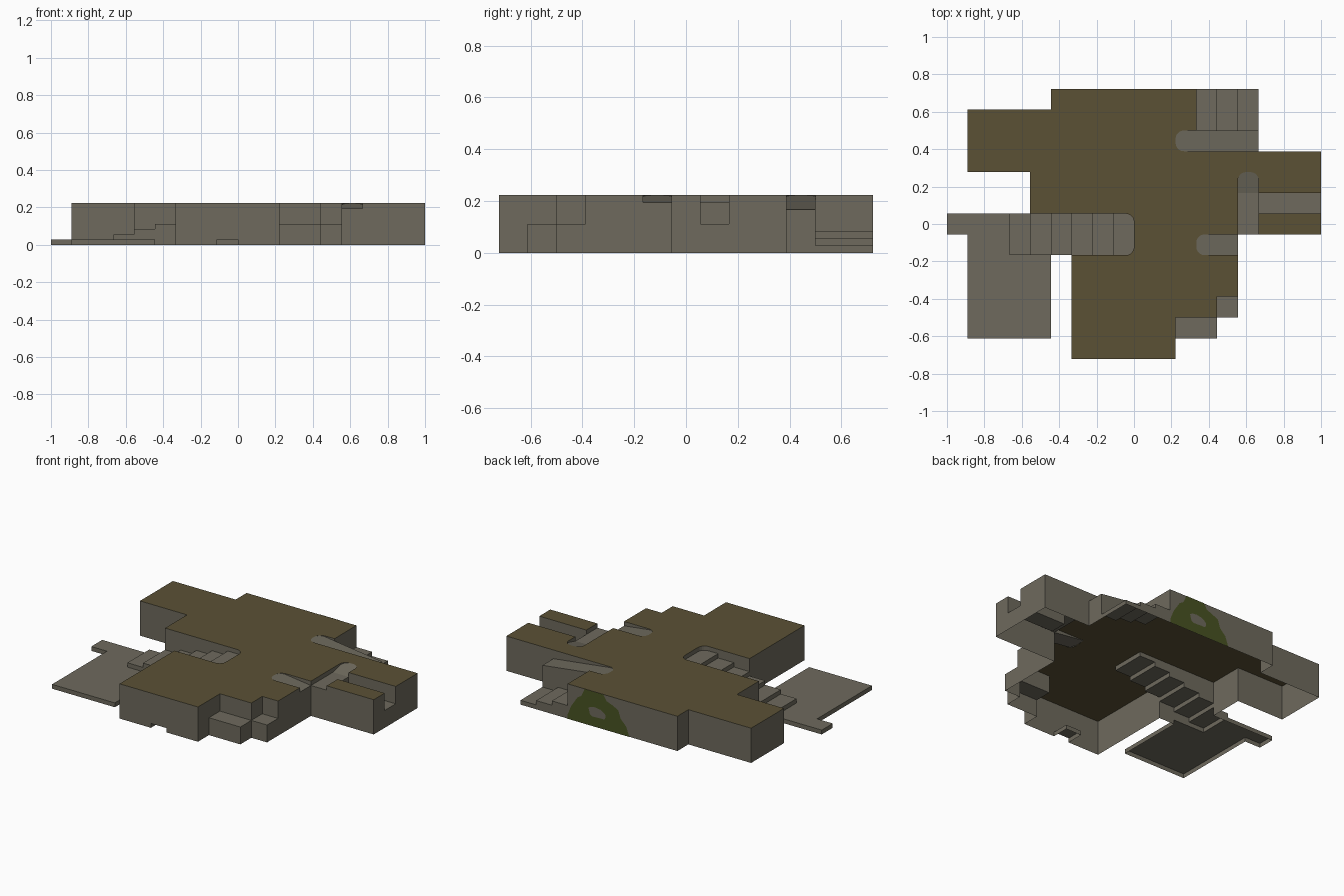
import bpy, bmesh, math

if "Cube" in bpy.data.objects:
    bpy.data.objects.remove(bpy.data.objects["Cube"])

U = 1 / 9          # plan grid unit
Q = U / 4          # height unit
TOP = 8


def material(name, rgb):
    m = bpy.data.materials.new(name)
    m.diffuse_color = (*rgb, 1)
    m.use_nodes = True
    m.node_tree.nodes["Principled BSDF"].inputs["Base Color"].default_value = m.diffuse_color
    return m


STONE = material("grey_stone", (0.156, 0.144, 0.110))
EARTH = material("brown_earth", (0.104, 0.083, 0.036))
MOSS = material("green_moss", (0.066, 0.086, 0.016))
MATS = [STONE, EARTH, MOSS]


def pos(x, y, h):
    return ((x - 9) * U, (y - 6.5) * U, h * Q)


cells, parts = {}, {}


def part(name):
    return parts.setdefault(name, bmesh.new())


def face(name, pts, mat=0):
    """Add one face given in grid units, skipping repeated points."""
    clean = [p for k, p in enumerate(pts) if p != pts[k - 1]]
    if len(clean) > 2:
        bm = part(name)
        f = bm.faces.new([bm.verts.new(pos(*p)) for p in clean])
        f.material_index = mat


def region(name, x0, x1, y0, y1, height):
    """Fill grid cells; height is a number or a function of x, y."""
    fn = height if callable(height) else (lambda x, y: height)
    for i in range(x0, x1):
        for j in range(y0, y1):
            cells[i, j] = (name, fn)


# High ground
for r in [(5, 12, 9, 13), (1, 5, 9, 12), (4, 14, 7, 10), (14, 18, 6, 10),
          (6, 14, 3, 7), (6, 11, 0, 3), (11, 13, 2, 3)]:
    region("plateau", *r, TOP)
# Low floor and its side exit
region("low_floor", 1, 5, 1, 7, 1)
region("low_floor", 0, 1, 6, 7, 1)
# Stairs
for k in range(6):
    region("left_stairs", 3 + k, 4 + k, 5, 7, 2 + k)
for k in range(3):
    region("back_stairs", 12 + k, 13 + k, 11, 13, 3 - k)
# Front ledges and right-hand trench
region("front_ledges", 11, 13, 1, 2, 4)
region("front_ledges", 13, 14, 2, 3, 4)
region("right_trench", 15, 18, 7, 8, 4)
# Sunken ramps
region("side_path", 14, 15, 6, 8, 7)
region("side_path", 14, 15, 8, 9, lambda x, y: y - 1)
region("front_ramp", 12, 14, 5, 6, lambda x, y: 8 - (x - 12) / 2)
region("back_ramp", 11, 15, 10, 11, lambda x, y: 8 - (x - 11) / 2)

EMPTY = ("", lambda x, y: 0)


def wall(a, b, p, q, flip, low=0):
    """Vertical face between neighbouring cells, owned by the higher one."""
    a0, a1, b0, b1 = a[1](*p), a[1](*q), b[1](*p), b[1](*q)
    if a0 + a1 == b0 + b1:
        return
    if a0 + a1 < b0 + b1:
        a, a0, a1, b0, b1, flip = b, b0, b1, a0, a1, not flip
    pts = [(*p, max(b0, low)), (*q, max(b1, low)), (*q, a1), (*p, a0)]
    face(a[0], pts[::-1] if flip else pts)


# Cell tops and the walls between different heights (open underneath)
for i in range(-1, 19):
    for j in range(-1, 14):
        c = cells.get((i, j), EMPTY)
        if c is not EMPTY:
            corners = [(i, j), (i + 1, j), (i + 1, j + 1), (i, j + 1)]
            face(c[0], [(*p, c[1](*p)) for p in corners],
                 1 if c[0] == "plateau" else 0)
        wall(c, cells.get((i + 1, j), EMPTY), (i + 1, j), (i + 1, j + 1), False)
        wall(c, cells.get((i, j + 1), EMPTY), (i, j + 1), (i + 1, j + 1), True,
             1 if (i, j) == (8, -1) else 0)

# Small drain recess under the front wall
face("front_drain", [(8, 0, 1), (8, 1, 1), (9, 1, 1), (9, 0, 1)])
face("front_drain", [(8, 0, 0), (8, 1, 0), (8, 1, 1), (8, 0, 1)])
face("front_drain", [(9, 1, 0), (9, 0, 0), (9, 0, 1), (9, 1, 1)])
face("front_drain", [(8, 1, 0), (9, 1, 0), (9, 1, 1), (8, 1, 1)])


def rounded_corner(cx, cy, sx, sy, drop, r=0.4):
    """Earth fillet in the corner of a sunken path."""
    arc = []
    for k in range(6):
        t = math.pi / 2 * k / 5
        arc.append((cx + sx * r * (1 - math.cos(t)), cy + sy * r * (1 - math.sin(t))))
    top = [(cx, cy, TOP)] + [(*p, TOP) for p in arc]
    face("path_corners", top if sx * sy < 0 else top[::-1], 1)
    for p, q in zip(arc, arc[1:]):
        quad = [(*p, TOP - drop), (*q, TOP - drop), (*q, TOP), (*p, TOP)]
        face("path_corners", quad if sx * sy < 0 else quad[::-1])


for args in [(9, 5, -1, 1, 1), (9, 7, -1, -1, 1),
             (12, 5, 1, 1, .2), (12, 6, 1, -1, .2),
             (11, 10, 1, 1, .2), (11, 11, 1, -1, .2),
             (14, 9, 1, -1, .4), (15, 9, -1, -1, .4)]:
    rounded_corner(*args)

# Moss patch with a hole, painted on the back wall
outer = [(12, 0), (12, .8), (11.75, 3.2), (11.35, 5.6), (11.1, 6.2), (10.9, 8),
         (9.7, 8), (9.5, 6.7), (9.15, 6.2), (8.75, 5.4), (8.6, 3.6), (8.25, 2.2),
         (8.05, 0)]
hole = [(10.4, 2.2), (10.55, 2.5), (10.6, 3.2), (10.65, 4), (10.45, 4.4), (10.2, 4.5),
        (9.9, 4.3), (9.75, 4), (9.6, 3.6), (9.55, 3.1), (9.6, 2.5), (9.75, 2),
        (9.9, 2.3)]
n = len(outer)
for k in range(n):
    m = (k + 1) % n
    ring = [outer[k], hole[k], hole[m], outer[m]]
    face("moss_patch", [(x, 13.02, z) for x, z in ring][::-1], 2)

# Finish each part as its own object
for name, bm in parts.items():
    bmesh.ops.remove_doubles(bm, verts=bm.verts, dist=1e-5)
    if name != "moss_patch":
        bmesh.ops.dissolve_limit(bm, angle_limit=0.01, verts=bm.verts, edges=bm.edges,
                                 delimit={'MATERIAL'})
    else:
        for f in bm.faces:
            f.normal_update()
            if f.normal.y < 0:
                f.normal_flip()
    me = bpy.data.meshes.new(name)
    for m in MATS:
        me.materials.append(m)
    bm.to_mesh(me)
    bm.free()
    bpy.context.collection.objects.link(bpy.data.objects.new(name, me))
